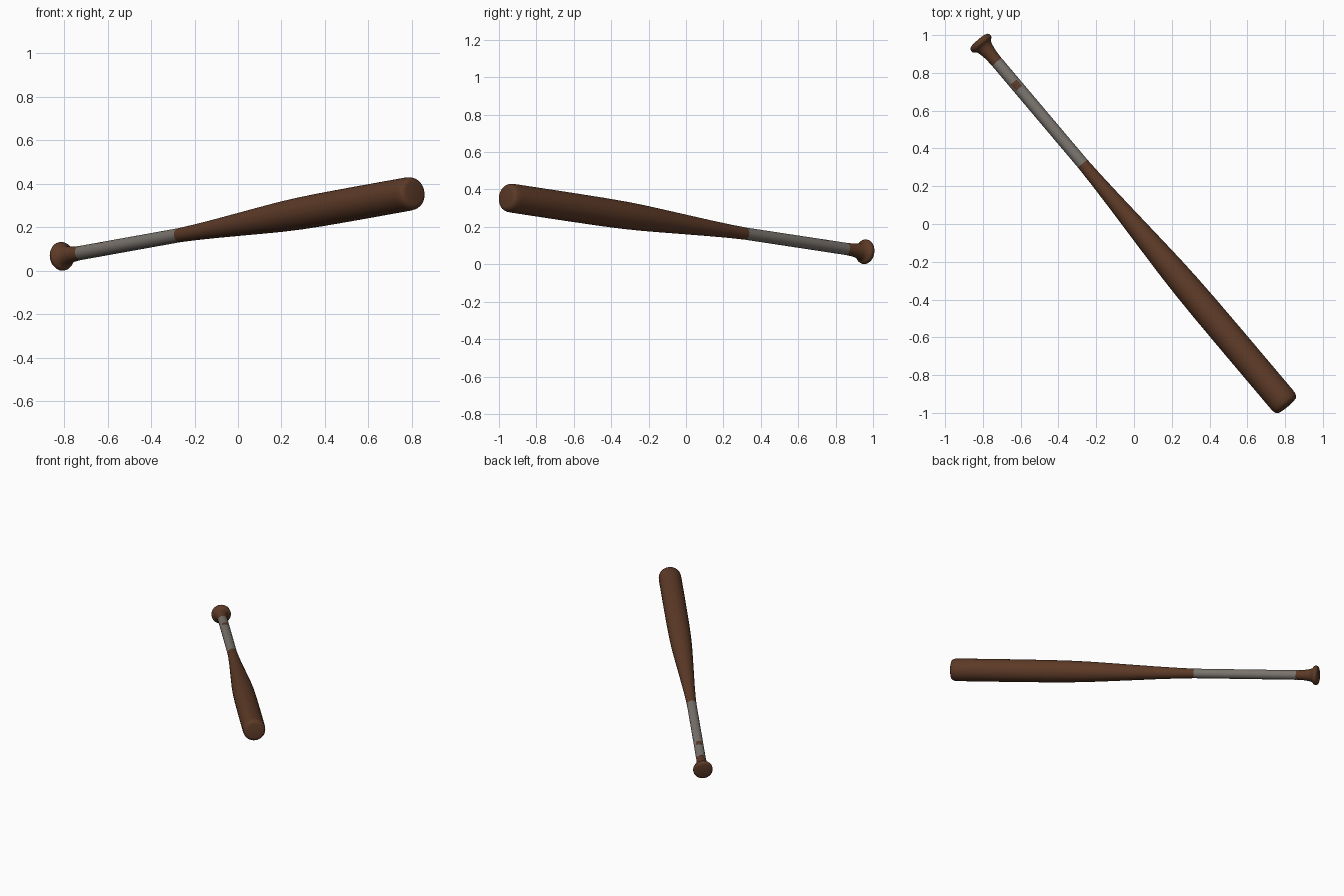
import bpy, bmesh, math
from mathutils import Vector, Matrix

if "Cube" in bpy.data.objects:
    bpy.data.objects.remove(bpy.data.objects["Cube"])

SIDES = 48
knob_end = Vector((-0.81, 0.957, 0.067))
barrel_end = Vector((0.798, -0.947, 0.356))
axis = (barrel_end - knob_end).normalized()
L = (barrel_end - knob_end).length

# bat frame: local z runs along the bat, local x points as far upward as possible
up = (Vector((0, 0, 1)) - axis * axis.z).normalized()
side = axis.cross(up)
frame = Matrix((up, side, axis)).transposed().to_4x4()
frame.translation = knob_end


def material(name, rgb):
    m = bpy.data.materials.new(name)
    m.diffuse_color = (*rgb, 1)
    m.use_nodes = True
    m.node_tree.nodes["Principled BSDF"].inputs["Base Color"].default_value = m.diffuse_color
    return m


wood = material("brown wood", (0.108, 0.042, 0.020))
tape = material("grey tape", (0.19, 0.17, 0.15))


def lathe(name, profile, mats, rule=None):
    """Revolve (distance, radius) pairs round the bat axis, closing both ends."""
    bm = bmesh.new()
    rings = []
    for s, r in profile:
        rings.append([bm.verts.new((r * math.cos(2 * math.pi * i / SIDES),
                                    r * math.sin(2 * math.pi * i / SIDES), s))
                      for i in range(SIDES)])
    for a, b in zip(rings, rings[1:]):
        for i in range(SIDES):
            j = (i + 1) % SIDES
            bm.faces.new((a[i], a[j], b[j], b[i]))
    bm.faces.new(rings[0][::-1])
    bm.faces.new(rings[-1])
    if rule:
        for f in bm.faces:
            f.material_index = rule(f.calc_center_median())
    bm.transform(frame)
    bmesh.ops.recalc_face_normals(bm, faces=bm.faces)
    me = bpy.data.meshes.new(name)
    bm.to_mesh(me)
    bm.free()
    for m in mats:
        me.materials.append(m)
    ob = bpy.data.objects.new(name, me)
    bpy.context.collection.objects.link(ob)
    bpy.ops.object.select_all(action='DESELECT')
    ob.select_set(True)
    bpy.context.view_layer.objects.active = ob
    bpy.ops.object.shade_smooth_by_angle(angle=math.radians(40))
    return ob


grip_start, grip_end = 0.053 * L, 0.336 * L

# knob with a flared collar
lathe("knob", [(-0.019, 0.050), (-0.015, 0.060), (-0.006, 0.0655), (0.004, 0.066),
               (0.012, 0.063), (0.017, 0.055), (0.024, 0.047), (0.045, 0.041),
               (0.08, 0.035), (grip_start, 0.032)], [wood])

# taped grip, with a small worn patch of wood on its upper side
worn = 0.118 * L


def grip_rule(c):
    angle = abs(math.atan2(c.y, c.x))
    return 1 if abs(c.z - worn) < 0.022 and angle < 0.7 else 0


cuts = [grip_start, worn - 0.022, worn + 0.022, 0.55, grip_end]
lathe("grip", [(s, 0.0325) for s in cuts], [tape, wood], grip_rule)

# barrel, tapering from the grip to a rounded end
lathe("barrel", [(grip_end, 0.0325), (0.95, 0.036), (1.1, 0.043), (1.26, 0.052),
                 (1.42, 0.061), (1.57, 0.069), (1.7, 0.0735), (1.85, 0.076),
                 (2.1, 0.077), (L - 0.03, 0.077), (L - 0.005, 0.0755),
                 (L + 0.008, 0.071), (L + 0.017, 0.063), (L + 0.020, 0.052)], [wood])
